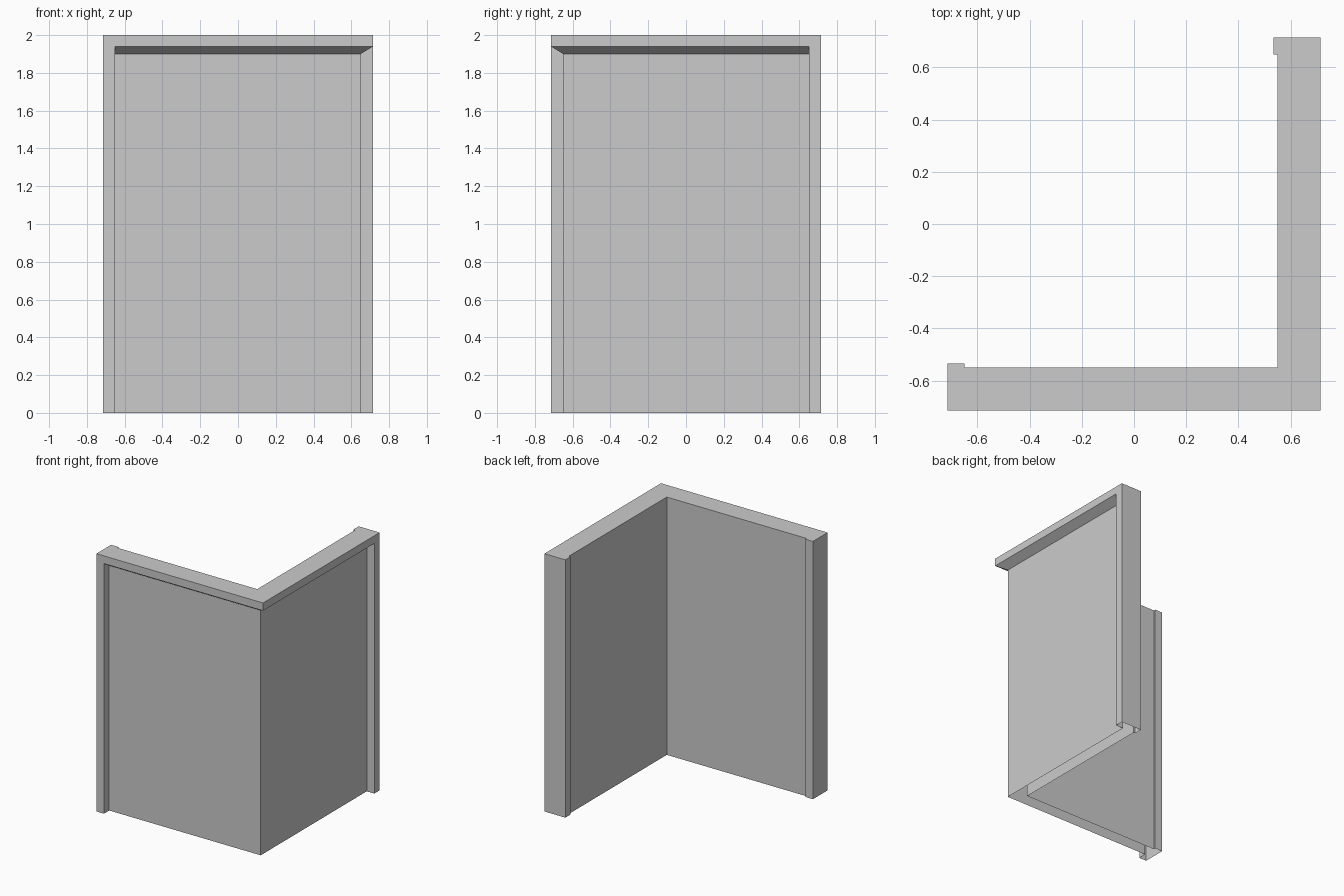
import bpy, bmesh, math
from mathutils import Matrix

if "Cube" in bpy.data.objects:
    bpy.data.objects.remove(bpy.data.objects["Cube"])

OUT, FACE, BACK, POST = -0.715, -0.65, -0.55, -0.535   # depths of trim, panel, inner face, post
TOP, LIP, DRIP = 2.0, 1.94, 1.90                       # heights of trim top, lip and sloped underside

bm = bmesh.new()


def face(pts):
    bm.faces.new([bm.verts.new(p) for p in pts])


def sweep(profile, x0, x1):
    """Run an open (y, z) profile along x; x0 and x1 give the ends for each y."""
    for (ya, za), (yb, zb) in zip(profile, profile[1:]):
        face([(x0(ya), ya, za), (x1(ya), ya, za), (x1(yb), yb, zb), (x0(yb), yb, zb)])


# End post, open at the bottom
post = [(OUT, 0), (OUT, LIP), (OUT, TOP), (BACK, TOP), (POST, TOP), (POST, 0)]
sweep(post, lambda y: OUT, lambda y: FACE)
face([(OUT, y, z) for y, z in post])

# Post sides that stand proud of the panel, front and back
face([(FACE, OUT, 0), (FACE, FACE, 0), (FACE, FACE, DRIP), (FACE, OUT, LIP)])
face([(FACE, BACK, 0), (FACE, POST, 0), (FACE, POST, TOP), (FACE, BACK, TOP)])

# Panel with sloped top trim, mitred at the corner
panel = [(FACE, 0), (FACE, DRIP), (OUT, LIP), (OUT, TOP), (BACK, TOP), (BACK, 0)]
sweep(panel, lambda y: FACE, lambda y: -y)

# Second wing: mirror across the diagonal of the corner
wing = bmesh.ops.duplicate(bm, geom=bm.verts[:] + bm.edges[:] + bm.faces[:])["geom"]
swap = Matrix(((0, -1, 0), (-1, 0, 0), (0, 0, 1)))
bmesh.ops.transform(bm, matrix=swap.to_4x4(),
                    verts=[g for g in wing if isinstance(g, bmesh.types.BMVert)])

# Weld, merge flat areas and orient outward
bmesh.ops.remove_doubles(bm, verts=bm.verts[:], dist=0.001)
bmesh.ops.recalc_face_normals(bm, faces=bm.faces[:])
bmesh.ops.dissolve_limit(bm, angle_limit=math.radians(1), verts=bm.verts[:], edges=bm.edges[:])
if max(bm.faces, key=lambda f: f.calc_center_median().z).normal.z < 0:
    bmesh.ops.reverse_faces(bm, faces=bm.faces[:])

mesh = bpy.data.meshes.new("corner_wall")
bm.to_mesh(mesh)
bm.free()
bpy.context.collection.objects.link(bpy.data.objects.new("corner_wall", mesh))
